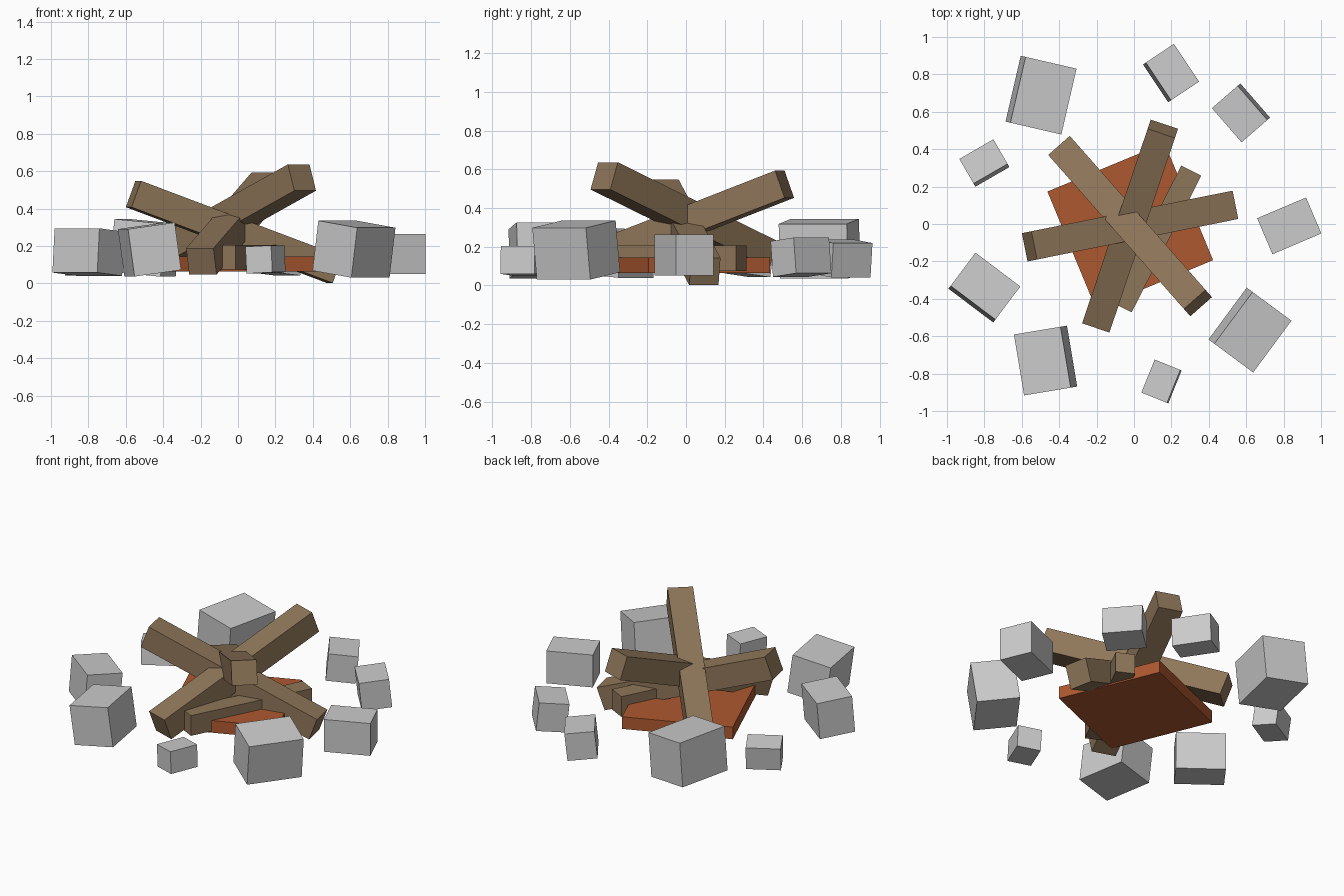
import bpy
from math import radians


def material(name, rgb):
    m = bpy.data.materials.new(name)
    m.diffuse_color = (*rgb, 1)
    return m


def block(name, centre, size, heading=0, tilt=0, mat=None):
    """Box turned by heading about z, and leaned by tilt about its own y axis."""
    bpy.ops.mesh.primitive_cube_add(size=1, location=centre)
    ob = bpy.context.object
    ob.name = name
    ob.scale = size
    ob.rotation_euler = (0, radians(tilt), radians(heading))
    if mat:
        ob.data.materials.append(mat)
    return ob


wood = material("wood", (0.27, 0.18, 0.10))
ember = material("ember", (0.42, 0.10, 0.03))

# Glowing ember slab
block("ember_bed", (-0.02, -0.01, 0.104), (0.678, 0.678, 0.08), 22.5, 0, ember)

# Three crossed logs, each rising towards its heading
for i, (heading, z) in enumerate([(191.4, 0.275), (71.4, 0.32), (311.4, 0.363)]):
    block(f"log_{i + 1}", (-0.021, -0.011, z), (1.17, 0.154, 0.15), heading, -20.3, wood)

# Small log lying flat
block("small_log", (0.12, -0.08, 0.14), (0.82, 0.12, 0.133), 63, 0, wood)

# Ring of leaning stones: x, y, z, width, depth, height, heading, tilt
stones = [
    (0.83, -0.01, 0.158, 0.209, 0.284, 0.213, -67, 0),
    (0.572, 0.594, 0.146, 0.183, 0.242, 0.185, 41, -6),
    (0.198, 0.807, 0.14, 0.181, 0.243, 0.178, 33.7, 6),
    (-0.497, 0.689, 0.19, 0.281, 0.361, 0.283, -13, 5.4),
    (-0.80, 0.326, 0.127, 0.153, 0.21, 0.15, -60, -7.5),
    (-0.80, -0.34, 0.167, 0.222, 0.30, 0.237, 53, 4.7),
    (-0.473, -0.73, 0.181, 0.255, 0.33, 0.256, 9.5, -7.9),
    (0.147, -0.842, 0.128, 0.148, 0.19, 0.144, -22, -3),
    (0.62, -0.567, 0.183, 0.261, 0.344, 0.27, -36.5, 8.3),
]
for i, (x, y, z, w, d, h, heading, tilt) in enumerate(stones):
    block(f"stone_{i + 1}", (x, y, z), (w, d, h), heading, tilt)
